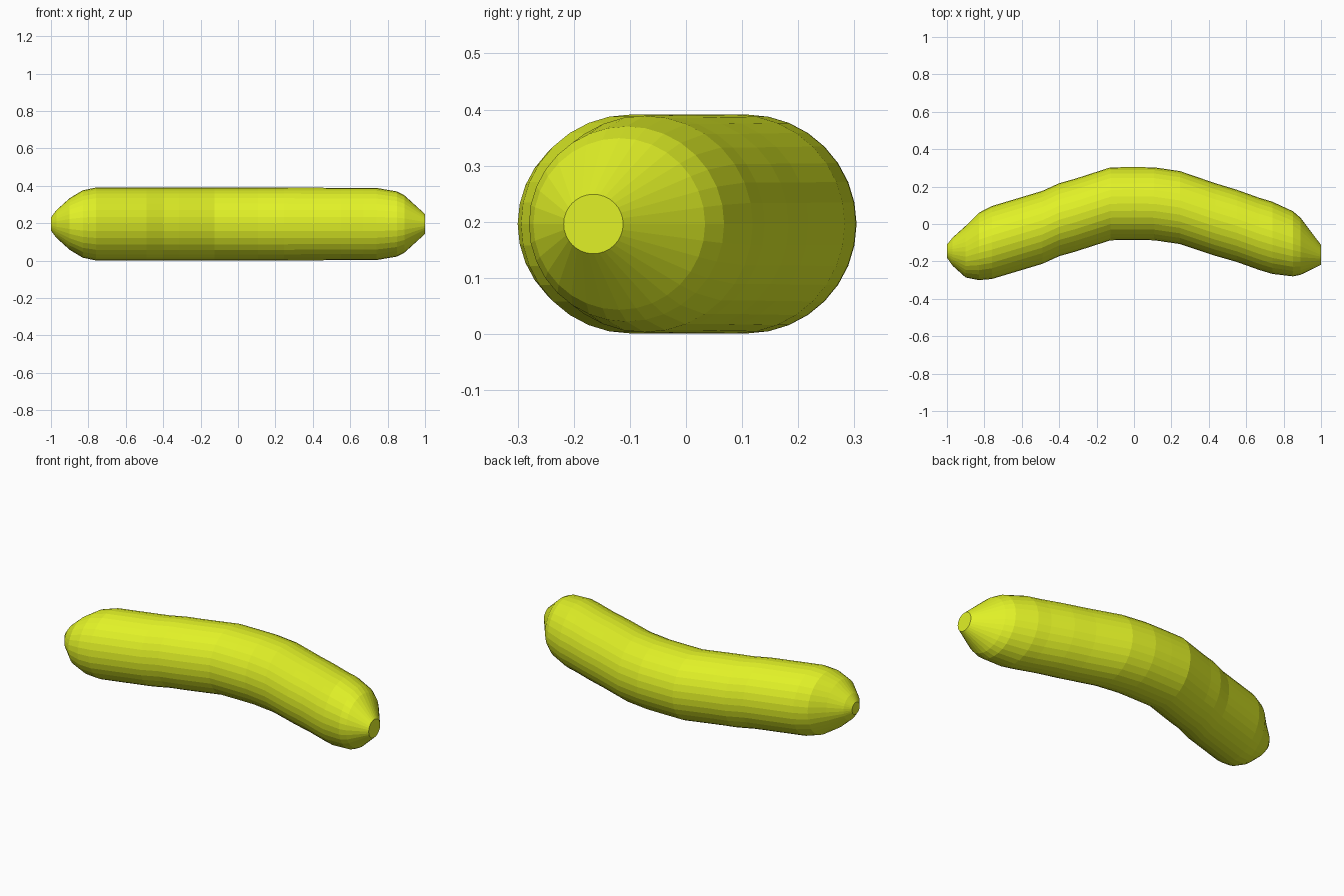
import bpy, bmesh
from math import cos, sin, pi

if "Cube" in bpy.data.objects:
    bpy.data.objects.remove(bpy.data.objects["Cube"])

SIDES = 32
MID_Z = 0.196

# Cross-sections along the body: x, centre y, radius
SECTIONS = [
    (-1.00, -0.145, 0.035), (-0.97, -0.148, 0.075), (-0.90, -0.148, 0.138),
    (-0.83, -0.120, 0.180), (-0.76, -0.099, 0.195), (-0.49, -0.018, 0.195),
    (-0.40, 0.023, 0.195), (-0.315, 0.047, 0.195), (-0.125, 0.108, 0.195),
    (0.00, 0.109, 0.195), (0.107, 0.108, 0.195), (0.245, 0.088, 0.195),
    (0.435, 0.024, 0.194), (0.55, -0.010, 0.193), (0.67, -0.053, 0.193),
    (0.74, -0.074, 0.193), (0.85, -0.106, 0.174), (0.89, -0.119, 0.153),
    (1.00, -0.165, 0.053),
]

# Curved body: upright rings bridged into a closed tube
bm = bmesh.new()
rings = []
for x, cy, r in SECTIONS:
    rings.append([bm.verts.new((x, cy + r * cos(2 * pi * i / SIDES),
                                MID_Z + r * sin(2 * pi * i / SIDES)))
                  for i in range(SIDES)])
for a, b in zip(rings, rings[1:]):
    for i in range(SIDES):
        j = (i + 1) % SIDES
        bm.faces.new((a[i], a[j], b[j], b[i]))

# Flat end tips
bm.faces.new(rings[0])
bm.faces.new(rings[-1])
bmesh.ops.recalc_face_normals(bm, faces=bm.faces)

mesh = bpy.data.meshes.new("curved_body")
bm.to_mesh(mesh)
bm.free()
body = bpy.data.objects.new("curved_body", mesh)
bpy.context.collection.objects.link(body)

# Yellow-green skin
skin = bpy.data.materials.new("yellow_green_skin")
skin.diffuse_color = (0.75, 0.88, 0.02, 1)
skin.use_nodes = True
skin.node_tree.nodes["Principled BSDF"].inputs["Base Color"].default_value = skin.diffuse_color
mesh.materials.append(skin)
